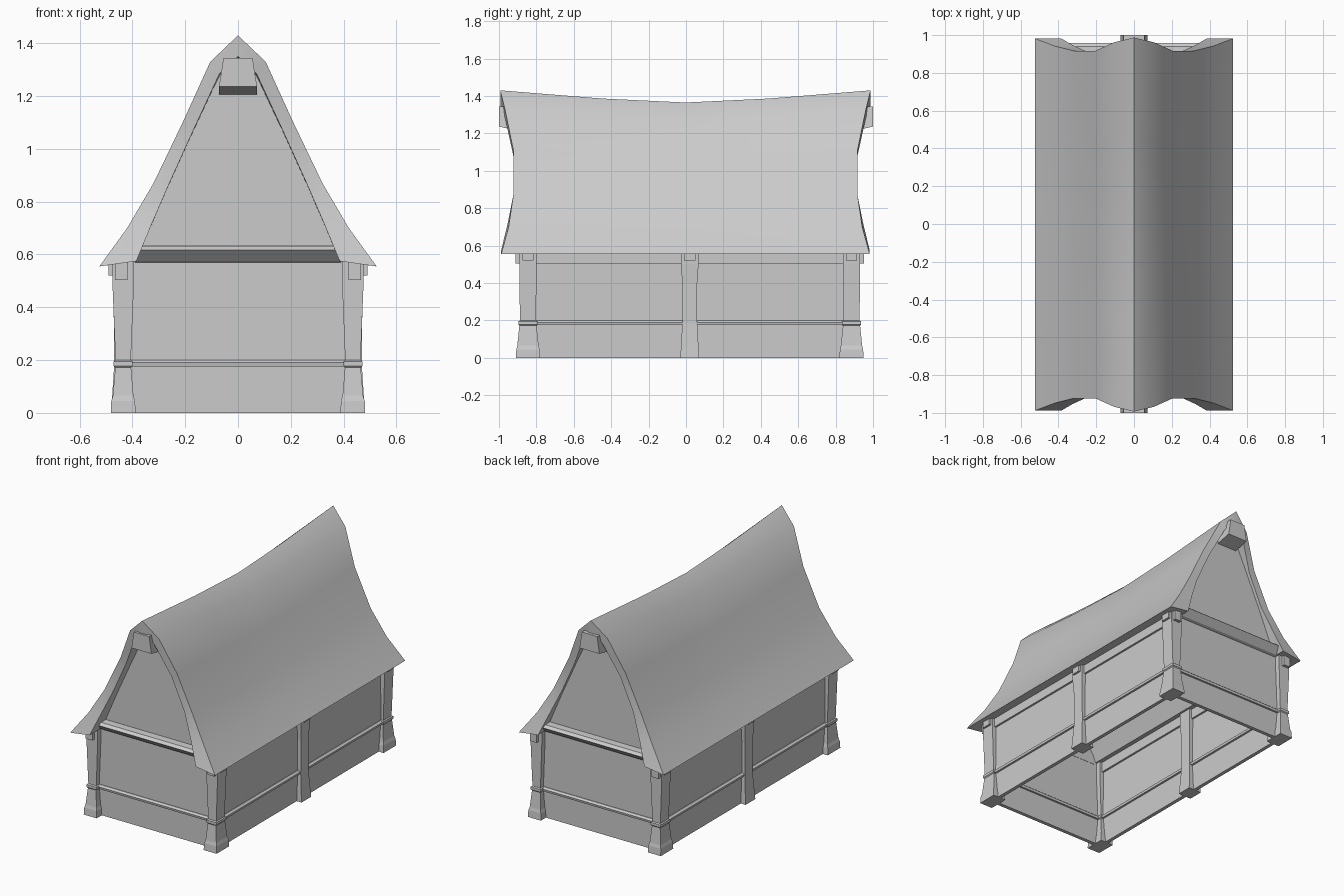
import bpy, bmesh

old = bpy.data.objects.get("Cube")
if old:
    bpy.data.objects.remove(old, do_unlink=True)

grey = bpy.data.materials.new("plain grey")
grey.use_nodes = True
grey.diffuse_color = (0.6, 0.6, 0.6, 1)
grey.node_tree.nodes["Principled BSDF"].inputs["Base Color"].default_value = (0.6, 0.6, 0.6, 1)

MID = 0.02            # centre of the timber frame along y
HALF_X, HALF_Y = 0.435, 0.865


def loft(name, rings, caps=True, smooth=False):
    """Skin a list of equally long closed rings."""
    bm = bmesh.new()
    loops = [[bm.verts.new(p) for p in ring] for ring in rings]
    n = len(loops[0])
    for a, b in zip(loops, loops[1:]):
        for i in range(n):
            j = (i + 1) % n
            bm.faces.new((a[i], a[j], b[j], b[i]))
    for loop in (loops[0], loops[-1]) if caps else ():
        bm.faces.new(loop)
    bmesh.ops.recalc_face_normals(bm, faces=bm.faces)
    return finish(name, bm, smooth)


def finish(name, bm, smooth=False):
    mesh = bpy.data.meshes.new(name)
    bm.to_mesh(mesh)
    bm.free()
    mesh.materials.append(grey)
    ob = bpy.data.objects.new(name, mesh)
    bpy.context.collection.objects.link(ob)
    if smooth:
        bpy.ops.object.select_all(action='DESELECT')
        ob.select_set(True)
        bpy.context.view_layer.objects.active = ob
        bpy.ops.object.shade_smooth_by_angle(angle=0.55)
    return ob


def rect(cx, cy, hx, hy, z):
    return [(cx - hx, cy - hy, z), (cx + hx, cy - hy, z),
            (cx + hx, cy + hy, z), (cx - hx, cy + hy, z)]


def box(name, cx, cy, hx, hy, z0, z1):
    return loft(name, [rect(cx, cy, hx, hy, z0), rect(cx, cy, hx, hy, z1)])


# Sagging roof shell: outer and inner half profiles as (x, z, end y)
outer = [(0, 1.43, 0.99), (0.105, 1.33, 0.965), (0.205, 1.11, 0.92),
         (0.32, 0.87, 0.92), (0.42, 0.70, 0.945), (0.525, 0.555, 0.985)]
inner = [(0, 1.35, 0.99), (0.07, 1.285, 0.965), (0.165, 1.08, 0.92),
         (0.26, 0.87, 0.92), (0.325, 0.72, 0.95), (0.385, 0.575, 0.985)]


def both_sides(half):
    return [(-x, z, y) for x, z, y in reversed(half[1:])] + half


profile = both_sides(outer) + both_sides(inner)[::-1]
rings = []
for t in (-1, -0.45, 0, 0.45, 1):
    sag = 0.065 * (1 - abs(t) ** 1.4)
    rings.append([(x, t * y - 0.003, z - sag * max(0, (z - 0.555) / 0.875))
                  for x, z, y in profile])
roof = loft("roof", rings, caps=False, smooth=False)

# Close the two gable edges of the roof shell
bm = bmesh.new()
bm.from_mesh(roof.data)
bm.verts.ensure_lookup_table()
n, half = len(profile), len(profile) // 2
for start in (0, 4 * n):
    for i in range(half - 1):
        ids = (i, i + 1, n - 2 - i, n - 1 - i)
        bm.faces.new([bm.verts[start + k] for k in ids])
bmesh.ops.recalc_face_normals(bm, faces=bm.faces)
bpy.data.objects.remove(roof, do_unlink=True)
finish("roof", bm, smooth=True)

# Post sections: height, half width in x, half width in y
corner_post = [(0, 0.047, 0.065), (0.045, 0.045, 0.062), (0.065, 0.039, 0.057),
               (0.172, 0.03, 0.046), (0.178, 0.036, 0.051), (0.195, 0.036, 0.051),
               (0.2, 0.029, 0.043), (0.5, 0.041, 0.046), (0.58, 0.041, 0.046)]
middle_post = [(0, 0.047, 0.05), (0.06, 0.042, 0.047), (0.18, 0.034, 0.04),
               (0.4, 0.036, 0.04), (0.5, 0.041, 0.047), (0.57, 0.041, 0.048)]


def post(name, cx, cy, sections):
    loft(name, [rect(cx, cy, hx, hy, z) for z, hx, hy in sections])


def moulding(name, horizontal_half, place, section):
    """Sweep a closed (offset, z) section straight between two ends."""
    loft(name, [[place(end, d, z) for d, z in section]
                for end in (-horizontal_half, horizontal_half)])


rail_section = [(-0.025, 0.175), (0.025, 0.175), (0.028, 0.19),
                (0.016, 0.2), (-0.016, 0.2), (-0.028, 0.19)]
tie_section = [(-0.015, 0.56), (0.03, 0.575), (0.073, 0.617),
               (0.055, 0.632), (-0.015, 0.636)]

# Long sides: wall, rails, posts and rafter ends
for sx, side in ((1, "left"), (-1, "right")):
    x = sx * HALF_X
    box(side + "_wall", x, MID, 0.012, HALF_Y, 0, 0.6)
    moulding(side + "_rail", HALF_Y,
             lambda e, d, z: (x + sx * d, MID + e, z), rail_section)
    box(side + "_wall_plate", x, MID, 0.025, HALF_Y, 0.505, 0.575)
    post(side + "_middle_post", x, MID, middle_post)
    for sy, end in ((-1, "front"), (0, "middle"), (1, "back")):
        y = MID + sy * HALF_Y
        box(f"{side}_{end}_rafter_end", sx * 0.46, y, 0.03, 0.03, 0.52, 0.575)
        if sy:
            post(f"{side}_{end}_post", x, y, corner_post)
            box(f"{side}_{end}_bracket", sx * 0.442, y + sy * 0.03,
                0.024, 0.037, 0.503, 0.575)

# Gable ends: wall, gable panel, rail, tie beam and ridge beam
panel = [(x * 1.02 + (0.012 if x > 0 else -0.012 if x < 0 else 0), z)
         for x, z, y in both_sides(inner)]
for sy, end in ((-1, "front"), (1, "back")):
    y = MID + sy * HALF_Y
    box(end + "_wall", 0, y, HALF_X, 0.012, 0, 0.58)
    loft(end + "_gable", [[(px, y + d, pz) for px, pz in panel]
                          for d in (-0.01, 0.01)])
    moulding(end + "_rail", HALF_X,
             lambda e, d, z: (e, y + sy * d, z), rail_section)
    moulding(end + "_tie_beam", 0.39,
             lambda e, d, z: (e, y + sy * d, z), tie_section)
    loft(end + "_ridge_beam",
         [[(-0.072, sy * yy, low), (0.072, sy * yy, low),
           (0.055, sy * yy, 1.345), (-0.055, sy * yy, 1.345)]
          for yy, low in ((1.0, 1.236), (0.83, 1.2))])
